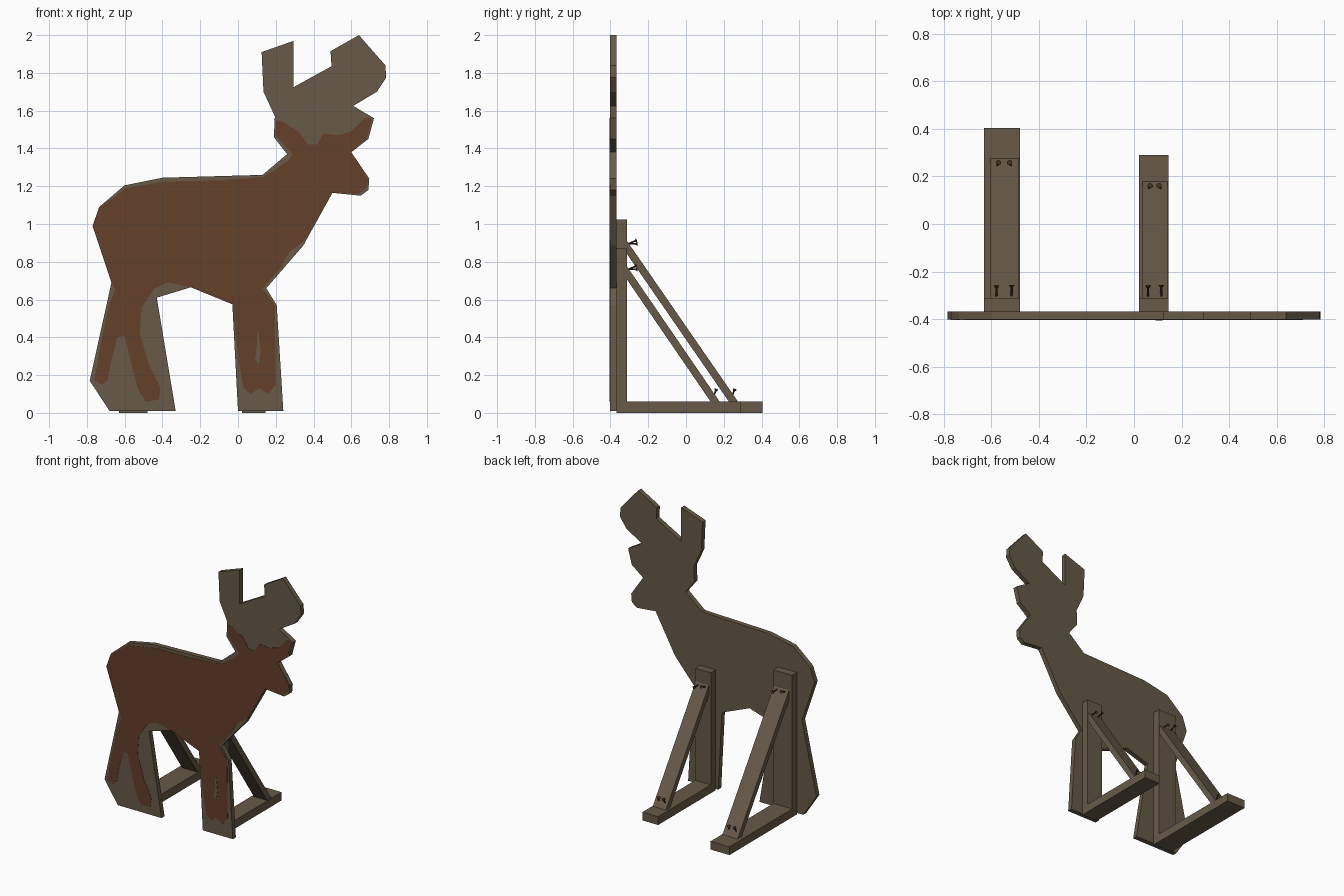
import bpy
import bmesh
from math import atan2
from mathutils import Matrix, Vector

default = bpy.data.objects.get("Cube")
if default:
    bpy.data.objects.remove(default, do_unlink=True)


def make_material(name, rgb):
    material = bpy.data.materials.new(name)
    material.use_nodes = True
    colour = (*rgb, 1.0)
    material.diffuse_color = colour
    material.node_tree.nodes["Principled BSDF"].inputs["Base Color"].default_value = colour
    return material


WOOD = make_material("bare wood", (0.136, 0.102, 0.065))
PAINT = make_material("brown paint", (0.127, 0.05, 0.023))
METAL = make_material("dark screw metal", (0.05, 0.026, 0.014))

BOARD_FRONT, BOARD_BACK, POST_BACK = -0.402, -0.367, -0.312
BASE_TOP = 0.06


def finish(bm, name, material):
    """Turn a bmesh into a named, single-colour object."""
    bmesh.ops.recalc_face_normals(bm, faces=bm.faces)
    mesh = bpy.data.meshes.new(name)
    bm.to_mesh(mesh)
    bm.free()
    mesh.materials.append(material)
    obj = bpy.data.objects.new(name, mesh)
    bpy.context.collection.objects.link(obj)
    return obj


def prism(name, corners, offset, material):
    """Extrude a closed polygon of 3D corners along an offset."""
    bm = bmesh.new()
    face = bm.faces.new([bm.verts.new(c) for c in corners])
    result = bmesh.ops.extrude_face_region(bm, geom=[face], use_keep_orig=True)
    moved = [v for v in result["geom"] if isinstance(v, bmesh.types.BMVert)]
    bmesh.ops.translate(bm, verts=moved, vec=offset)
    return finish(bm, name, material)


def cutout(name, outline, front, back, material):
    """Flat shape facing the front; the outline is in hundredths of a unit."""
    corners = [(x / 100, front, z / 100) for x, z in outline]
    return prism(name, corners, (0, back - front, 0), material)


def side_profile(name, outline, left, right):
    """Timber with a (y, z) profile, spanning left to right in x."""
    corners = [(left, y, z) for y, z in outline]
    return prism(name, corners, (right - left, 0, 0), WOOD)


def screw(name, start, direction, length=0.045):
    """Tapered shank with a wide flat head, leaning along a direction."""
    bm = bmesh.new()
    for r1, r2, depth, centre in (
        (0.004, 0.005, length, length / 2),
        (0.006, 0.012, 0.009, length),
    ):
        bmesh.ops.create_cone(bm, cap_ends=True, segments=8, radius1=r1, radius2=r2,
                              depth=depth, matrix=Matrix.Translation((0, 0, centre)))
    turn = Vector(direction).to_track_quat("Z", "Y").to_matrix().to_4x4()
    bm.transform(Matrix.Translation(start) @ turn)
    return finish(bm, name, METAL)


# Deer-shaped board: legs, chest, muzzle, antlers, back, rump
board_outline = [
    (-68, 1), (-33, 1), (-43, 61), (-25, 66.5), (-3, 57.5), (0, 1), (24, 1),
    (20.5, 57), (15, 66), (34.5, 88.5), (50, 116.5), (65, 115), (69, 118),
    (69.5, 124), (60, 138), (69, 145), (72, 156), (61, 162.5), (73.5, 170),
    (78.5, 177.5), (78, 184), (64, 200), (49, 191.5), (49.5, 183.5),
    (29.5, 172.5), (29.5, 197), (12.5, 191), (13.5, 170), (19.5, 157),
    (19, 146), (26, 137), (13, 126), (-40, 124.5), (-60, 120.5), (-73.5, 109),
    (-77, 99), (-67, 69), (-78.5, 17),
]
cutout("deer_board", board_outline, BOARD_FRONT, BOARD_BACK, WOOD)

# Painted coat, a thin plate on the front of the board
coat_outline = [
    (-76, 17), (-72, 15), (-69, 17), (-67, 28), (-64, 40), (-60, 41), (-57, 28),
    (-53, 13), (-49, 6), (-42, 7), (-41, 13), (-47, 25), (-52, 42), (-51, 56),
    (-44, 66), (-37, 69), (-25, 66.5), (-3, 57.5), (0, 30), (3, 13), (7, 10),
    (11, 13), (16, 10), (20, 15), (19.5, 57), (13, 66), (22, 76), (27, 85),
    (36, 92), (41, 101), (50, 116.5), (64, 116), (68, 119), (69, 124),
    (60, 138), (68, 145), (71, 156), (67, 156), (60, 149), (53, 147),
    (45, 148), (42, 142), (37, 142), (32, 149), (24, 154), (20, 155),
    (20, 147), (29, 137), (26, 133), (14, 125), (-10, 123), (-38, 122.5),
    (-59, 119), (-73, 109), (-77, 99), (-67, 69), (-65, 65), (-68, 58), (-73, 35),
]
cutout("painted_coat", coat_outline, BOARD_FRONT - 0.002, BOARD_FRONT, PAINT)

# Unpainted patch on the front leg
patch_outline = [(9, 28), (11, 26), (12, 33), (11, 42), (10, 43), (10, 36)]
cutout("bare_leg_patch", patch_outline, BOARD_FRONT - 0.004, BOARD_FRONT - 0.002, WOOD)


def support(label, left, right, post_top, base_end, brace_top, brace_end, inset):
    """Post, foot, diagonal brace and screws behind one leg."""
    # Post and foot meet in a mitred corner
    side_profile(label + "_post", [(BOARD_BACK, 0), (POST_BACK, BASE_TOP),
                 (POST_BACK, post_top), (BOARD_BACK, post_top)], left, right)
    side_profile(label + "_foot", [(BOARD_BACK, 0), (base_end, 0),
                 (base_end, BASE_TOP), (POST_BACK, BASE_TOP)], left, right)
    # Brace, cut flush against the post and the foot
    run, rise = brace_end - POST_BACK, brace_top - BASE_TOP
    drop = 0.07
    brace_left, brace_right = left + inset, right - 0.004
    side_profile(label + "_brace", [
        (POST_BACK, brace_top), (brace_end, BASE_TOP),
        (brace_end - drop * run / rise, BASE_TOP), (POST_BACK, brace_top - drop),
    ], brace_left, brace_right)
    # Pairs of screws at both ends of the brace
    width = brace_right - brace_left
    for index, share in enumerate((0.22, 0.75)):
        x = brace_left + width * share
        lean = 0.2 - 0.4 * index
        screw(f"{label}_upper_screw_{index}", (x, POST_BACK + 0.006, brace_top - 0.015),
              (0, 1, 0.2 + lean))
        screw(f"{label}_lower_screw_{index}", (x, brace_end - 0.035, BASE_TOP + 0.02),
              (lean, 0.4, 1))


support("hind", -0.63, -0.48, 1.025, 0.404, 0.91, 0.275, 0.025)
support("front", 0.02, 0.145, 0.87, 0.29, 0.775, 0.178, 0.016)
